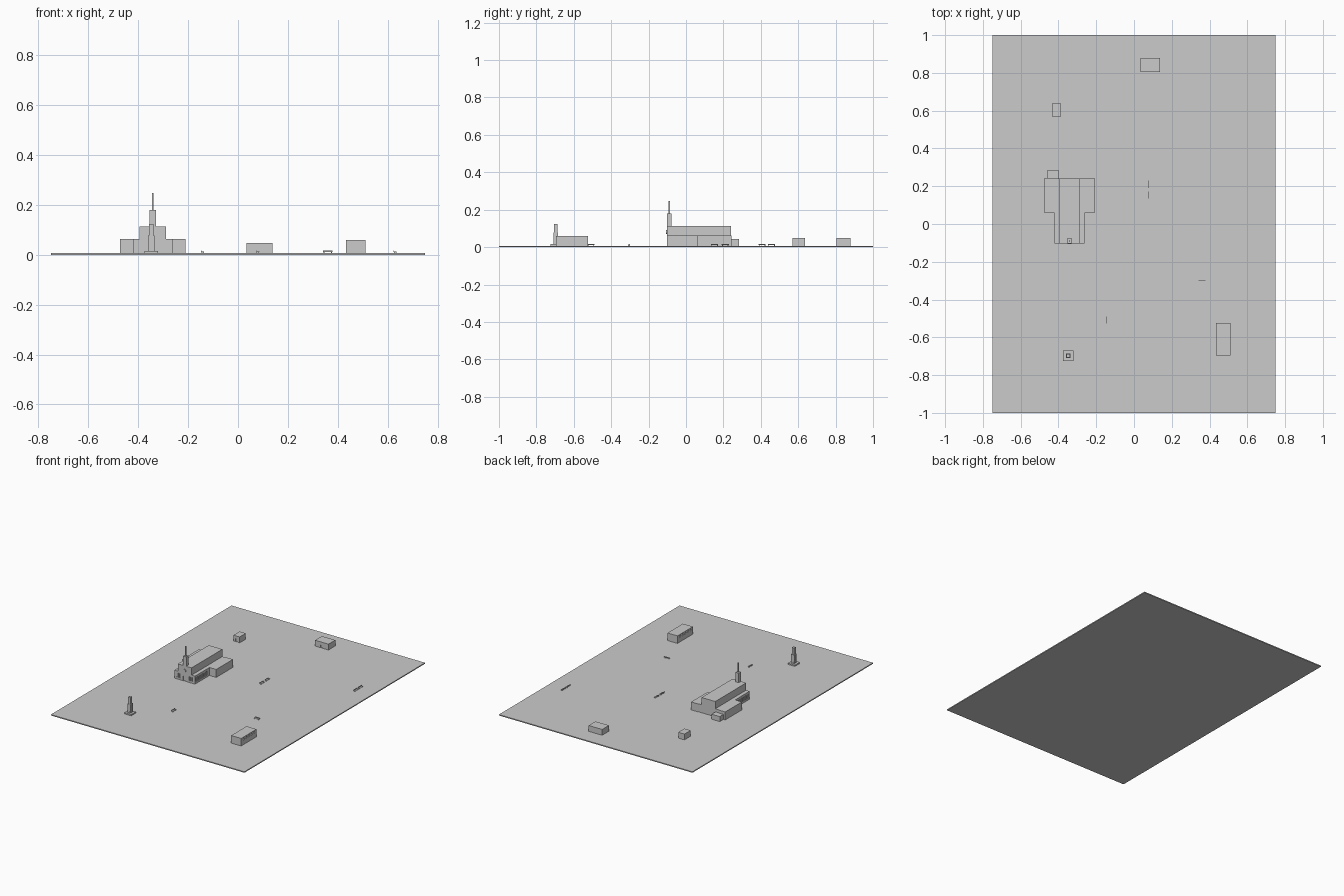
import bpy, bmesh, math
from mathutils import Matrix, Vector

if "Cube" in bpy.data.objects:
    bpy.data.objects.remove(bpy.data.objects["Cube"])

G = 0.007  # ground level on top of the slab


def finish(name, bm):
    bmesh.ops.recalc_face_normals(bm, faces=bm.faces)
    me = bpy.data.meshes.new(name)
    bm.to_mesh(me)
    bm.free()
    ob = bpy.data.objects.new(name, me)
    bpy.context.collection.objects.link(ob)
    return ob


def add_box(bm, x0, x1, y0, y1, z0, z1):
    m = Matrix.Translation(((x0 + x1) / 2, (y0 + y1) / 2, (z0 + z1) / 2))
    m = m @ Matrix.Diagonal((x1 - x0, y1 - y0, z1 - z0, 1))
    bmesh.ops.create_cube(bm, size=1, matrix=m)


def boxes(name, *dims):
    bm = bmesh.new()
    for d in dims:
        add_box(bm, *d)
    return finish(name, bm)


def arch(w, h, n=6):
    # round-topped opening outline, standing on its base
    r = w / 2
    return [(-r, 0), (r, 0)] + [(r * math.cos(math.pi * i / n), h - r + r * math.sin(math.pi * i / n))
                                for i in range(n + 1)]


def circle(r, n=12):
    return [(r * math.cos(2 * math.pi * i / n), r * math.sin(2 * math.pi * i / n)) for i in range(n)]


def recess(ob, axis, wall, spots, outline, depth=0.004):
    # sink outlines into a wall facing x or y; spots are (position along wall, z)
    bm = bmesh.new()
    for s, z in spots:
        vs = []
        for u, v in outline:
            a = (wall - depth, s + u) if axis == 'x' else (s + u, wall - depth)
            vs.append(bm.verts.new((*a, z + v)))
        f = bm.faces.new(vs)
        ext = bmesh.ops.extrude_face_region(bm, geom=[f])['geom']
        move = Vector((2 * depth, 0, 0)) if axis == 'x' else Vector((0, 2 * depth, 0))
        bmesh.ops.translate(bm, vec=move, verts=[g for g in ext if isinstance(g, bmesh.types.BMVert)])
    cutter = finish("opening_cutter", bm)
    mod = ob.modifiers.new("openings", 'BOOLEAN')
    mod.operation, mod.solver, mod.object = 'DIFFERENCE', 'EXACT', cutter
    dg = bpy.context.evaluated_depsgraph_get()
    me = bpy.data.meshes.new_from_object(ob.evaluated_get(dg))
    ob.modifiers.clear()
    ob.data = me
    bpy.data.objects.remove(cutter)


# Ground slab
boxes("ground_slab", (-0.75, 0.75, -1, 1, 0, G))

# Church: low body, wings, raised nave, vestry
CX = -0.342
body = boxes("church_body", (CX - 0.08, CX + 0.08, -0.102, 0.24, G, 0.063))
front = [(CX + s * d, 0.02) for s in (-1, 1) for d in (0.037, 0.049, 0.061)]
recess(body, 'y', -0.102, front, arch(0.007, 0.03))
recess(body, 'y', -0.102, [(CX, G + 0.001)], arch(0.024, 0.042))
arcade = [(-0.088 + 0.0145 * i, 0.02) for i in range(9)]
for side in (-1, 1):
    recess(body, 'x', CX + side * 0.08, arcade, arch(0.009, 0.028))
    a, b = sorted((CX + side * 0.08, CX + side * 0.132))
    boxes("church_wing", (a, b, 0.058, 0.243, G, 0.063))
boxes("church_nave", (CX - 0.053, CX + 0.053, -0.102, 0.24, 0.063, 0.114))
boxes("vestry", (-0.46, -0.397, 0.24, 0.283, G, 0.042))

# Church tower, spire and round front window
boxes("church_tower", (CX - 0.013, CX + 0.013, -0.102, -0.077, 0.114, 0.18))
boxes("spire", (CX - 0.003, CX + 0.003, -0.0925, -0.0865, 0.18, 0.247))
bm = bmesh.new()
bmesh.ops.create_cone(bm, cap_ends=True, segments=12, radius1=0.011, radius2=0.011, depth=0.006,
                      matrix=Matrix.Translation((CX, -0.104, 0.08)) @ Matrix.Rotation(math.pi / 2, 4, 'X'))
finish("round_front_window", bm)

# Hall with a row of round windows on both long sides
hall = boxes("hall", (0.434, 0.511, -0.695, -0.525, G, 0.06))
for wall in (0.434, 0.511):
    recess(hall, 'x', wall, [(-0.61 + 0.029 * i, 0.047) for i in range(-2, 3)], circle(0.008))

# Back house and small shed with doors
house = boxes("back_house", (0.034, 0.138, 0.805, 0.88, G, 0.048))
recess(house, 'y', 0.805, [(0.086, G + 0.001)], arch(0.018, 0.025))
shed = boxes("shed", (-0.434, -0.386, 0.57, 0.637, G, 0.048))
recess(shed, 'y', 0.57, [(-0.41, G + 0.001)], arch(0.018, 0.025))

# Stepped monument
MX, MY = -0.348, -0.697
for name, r, z0, z1 in (("monument_base", 0.027, G, 0.016),
                        ("monument_lower_shaft", 0.0125, 0.016, 0.077),
                        ("monument_upper_shaft", 0.009, 0.077, 0.124)):
    part = boxes(name, (MX - r, MX + r, MY - r, MY + r, z0, z1))
    if name == "monument_lower_shaft":
        for s in (-1, 1):
            recess(part, 'y', MY + s * r, [(MX, 0.024)], arch(0.012, 0.045), 0.003)
            recess(part, 'x', MX + s * r, [(MY, 0.024)], arch(0.012, 0.045), 0.003)

# Benches: seat, back and two legs
for x, y, along_y in ((0.08, 0.153, 1), (0.08, 0.21, 1), (0.63, 0.407, 1), (0.63, 0.458, 1),
                      (-0.142, -0.508, 1), (0.36, -0.305, 0)):
    bench = boxes("bench", (-0.019, 0.019, -0.006, 0.006, 0.004, 0.006),
                  (-0.019, 0.019, 0.004, 0.006, 0.006, 0.01),
                  (-0.017, -0.013, -0.005, 0.005, 0, 0.004),
                  (0.013, 0.017, -0.005, 0.005, 0, 0.004))
    bench.location = (x, y, G)
    bench.rotation_euler.z = math.pi / 2 if along_y else 0
